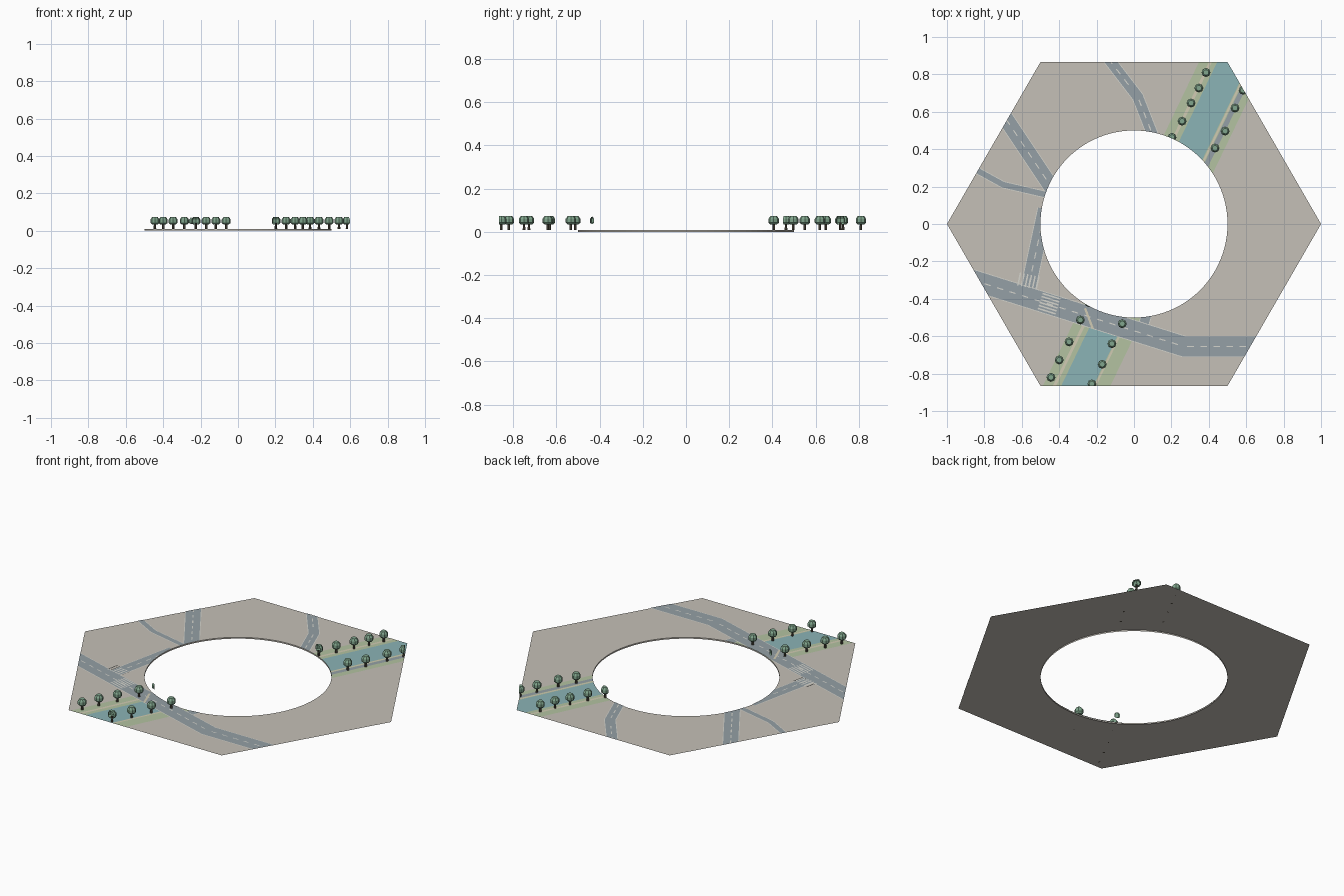
import bpy, bmesh, math
from mathutils import Vector

if "Cube" in bpy.data.objects:
    bpy.data.objects.remove(bpy.data.objects["Cube"])

R, HOLE, N, TOP = 1.0, 0.5, 96, 0.008
APO = R * math.sqrt(3) / 2
HEX = [Vector((math.cos(a), math.sin(a))) for a in (math.radians(30 + 60 * i) for i in range(6))]
SIDES = [Vector((math.cos(a), math.sin(a))) for a in (2 * math.pi * (i + .5) / N for i in range(N))]
HOLE_D = HOLE * math.cos(math.pi / N)


def material(name, rgb):
    m = bpy.data.materials.new(name)
    m.diffuse_color = [(c / 255) ** 2.2 for c in rgb] + [1]
    m.use_nodes = True
    m.node_tree.nodes["Principled BSDF"].inputs["Base Color"].default_value = m.diffuse_color
    return m


GROUND = material("ground", (196, 191, 182))
ROAD = material("asphalt", (147, 158, 164))
LINE = material("road_paint", (212, 212, 204))
WATER = material("water", (138, 178, 180))
GRASS = material("grass", (178, 193, 160))
PATH = material("path", (208, 202, 178))
LEAF = material("leaves", (128, 165, 140))
BARK = material("bark", (84, 78, 68))


def finish(bm, name, mat):
    me = bpy.data.meshes.new(name)
    bm.to_mesh(me)
    bm.free()
    me.materials.append(mat)
    ob = bpy.data.objects.new(name, me)
    bpy.context.collection.objects.link(ob)


# 2D clipping to the hexagon and around the round hole
def half(poly, n, d):
    out = []
    for a, b in zip(poly, poly[1:] + poly[:1]):
        da, db = a.dot(n) - d, b.dot(n) - d
        if da <= 0:
            out.append(a)
        if da * db < 0:
            out.append(a.lerp(b, da / (da - db)))
    return out


def area(p):
    return sum(a.x * b.y - a.y * b.x for a, b in zip(p, p[1:] + p[:1])) / 2


def clip(poly):
    if area(poly) < 0:
        poly = poly[::-1]
    for n in HEX:
        poly = half(poly, n, APO)
    if len(poly) < 3:
        return []
    if any(all(p.dot(n) >= HOLE_D for p in poly) for n in SIDES):
        return [poly]
    parts = []
    for n in SIDES:
        parts.append(half(poly, -n, -HOLE_D))
        poly = half(poly, n, HOLE_D)
        if len(poly) < 3:
            break
    return [p for p in parts if len(p) > 2 and area(p) > 1e-7]


def flat(name, polys, level, mat):
    bm = bmesh.new()
    for poly in polys:
        for p in clip(poly):
            bm.faces.new([bm.verts.new((v.x, v.y, TOP + level * .0005)) for v in p])
    bmesh.ops.remove_doubles(bm, verts=bm.verts, dist=1e-5)
    finish(bm, name, mat)


def strip(path, lo, hi):
    """Mitred band between two offsets to the right of a path."""
    pts = [Vector(p) for p in path]
    dirs = [(b - a).normalized() for a, b in zip(pts, pts[1:])]
    rows = []
    for i, p in enumerate(pts):
        d0, d1 = dirs[max(i - 1, 0)], dirs[min(i, len(dirs) - 1)]
        t = (d0 + d1).normalized()
        n = Vector((t.y, -t.x)) / t.dot(d0)
        rows.append((p + n * lo, p + n * hi))
    return [[a[0], a[1], b[1], b[0]] for a, b in zip(rows, rows[1:])]


def dashes(path, step=.07, length=.035, w=.003):
    out = []
    for a, b in zip(path, path[1:]):
        a, b = Vector(a), Vector(b)
        d = (b - a).normalized()
        for i in range(int((b - a).length / step)):
            s = a + d * (i + .25) * step
            out += strip([s, s + d * length], -w, w)
    return out


def zebra(center, direction, width, length, count):
    c, d = Vector(center), Vector(direction).normalized()
    out = []
    for i in range(count):
        o = width * ((i + .5) / count - .5)
        out += strip([c - d * length / 2, c + d * length / 2], o - .004, o + .004)
    return out


# ground plate: hexagon ring with a wall inside the hole
bm = bmesh.new()
rows = []
for i in range(N):
    a = 2 * math.pi * i / N
    u = Vector((math.cos(a), math.sin(a)))
    o = u * APO / max(u.dot(n) for n in HEX)
    h = u * HOLE
    rows.append([bm.verts.new((*o, TOP)), bm.verts.new((*h, TOP)), bm.verts.new((*h, 0))])
for a, b in zip(rows, rows[1:] + rows[:1]):
    for k in (0, 1):
        bm.faces.new((a[k], b[k], b[k + 1], a[k + 1]))
finish(bm, "ground_plate", GROUND)

# river with grass banks and footpaths
D = Vector((.434, .901))
river = [-D * 1.3, D * 1.3]
flat("grass_banks", strip(river, -.063, .025) + strip(river, .18, .262), 1, GRASS)
flat("river", strip(river, .025, .18), 1, WATER)
flat("footpaths", strip(river, -.015, .0) + strip(river, .184, .194), 2, PATH)
flat("riverside_lane", strip([D * .2, D * 1.3], .198, .224), 2, ROAD)

# roads: centre line, half width, dashed or not
roads = {
    "main_road": ([(-.95, -.272), (.267, -.655), (.8, -.655)], .053, True),
    "side_road": ([(-.565, -.34), (-.475, .08)], .038, True),
    "west_road": ([(-.77, .69), (-.39, .12)], .04, True),
    "west_lane": ([(-.9, .32), (-.70, .21), (-.42, .145)], .015, False),
    "north_road": ([(-.19, .953), (.02, .68), (.11, .45)], .028, True),
    "south_stub": ([(.045, -.56), (.075, -.46)], .025, False),
}
for name, (path, w, dashed) in roads.items():
    level = 5 if name == "main_road" else 3
    flat(name, strip(path, -w, w), level, ROAD)
    e = .004
    flat(name + "_edges", strip(path, -w - e, -w) + strip(path, w, w + e), level - 1, LINE)
    if dashed:
        flat(name + "_dashes", dashes(path), level + 1, LINE)

# crossings and stop line
flat("main_crossing", zebra((-.454, -.426), (1.077, -.335), .1, .1, 6), 7, LINE)
flat("side_crossing", zebra((-.565, -.305), (.09, .42), .12, .07, 6), 7, LINE)
flat("bridge_line", strip([(-.262, -.45), (-.22, -.56)], -.006, .006), 7, PATH)


# trees along the banks, trimmed at the plate edges
def lathe(profile, sides, x, y):
    bm = bmesh.new()
    rings = [[bm.verts.new((x + r * math.cos(2 * math.pi * i / sides),
                            y + r * math.sin(2 * math.pi * i / sides), z))
              for i in range(sides)] for r, z in profile]
    for a, b in zip(rings, rings[1:]):
        for i in range(sides):
            j = (i + 1) % sides
            bm.faces.new((a[i], a[j], b[j], b[i]))
    bm.faces.new(rings[0][::-1])
    bm.faces.new(rings[-1])
    u = Vector((x, y)).normalized()
    for n, d in [(h, APO) for h in HEX] + [(-u, -HOLE)]:
        bmesh.ops.bisect_plane(bm, geom=bm.verts[:] + bm.edges[:] + bm.faces[:],
                               plane_co=(*(n * d), 0), plane_no=(*n, 0), clear_outer=True)
    return bm


trees = [(.385, .81), (.347, .727), (.305, .647), (.257, .55), (.203, .463),
         (.583, .715), (.54, .62), (.487, .497), (.433, .406),
         (-.444, -.82), (-.40, -.727), (-.347, -.63), (-.287, -.513), (-.24, -.42),
         (-.225, -.855), (-.17, -.75), (-.118, -.64), (-.063, -.533)]
for i, (x, y) in enumerate(trees):
    for name, prof, sides, mat in (
            ("tree_trunk", [(.007, TOP), (.006, .042)], 6, BARK),
            ("tree_crown", [(.014, .033), (.024, .042), (.024, .06), (.015, .073)], 8, LEAF)):
        bm = lathe(prof, sides, x, y)
        if bm.faces:
            finish(bm, f"{name}_{i + 1}", mat)
        else:
            bm.free()
